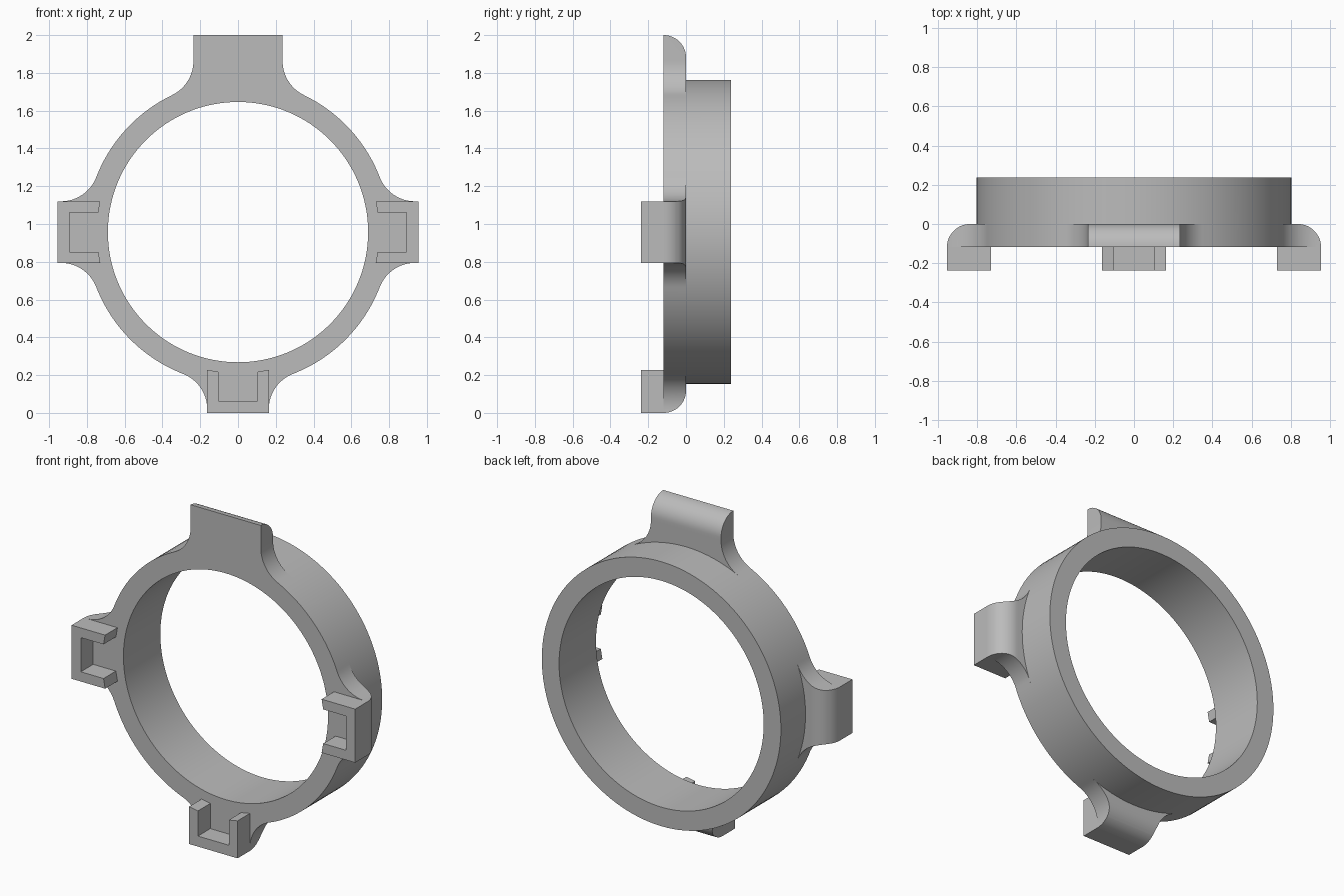
import bpy, bmesh
from math import sin, cos, pi, sqrt, atan2, hypot

cube = bpy.data.objects.get("Cube")
if cube:
    bpy.data.objects.remove(cube)

CZ = 0.957                     # ring centre height, also reach of the side tabs
R_OUT, R_IN = 0.805, 0.689
BACK, PLATE, HOOK = 0.237, -0.118, -0.237
FILLET = 0.2
SEG = 128

grey = bpy.data.materials.new("plain grey")
grey.use_nodes = True
colour = (0.5, 0.5, 0.5, 1)
grey.diffuse_color = colour
grey.node_tree.nodes["Principled BSDF"].inputs["Base Color"].default_value = colour


def make_object(name, bm):
    bmesh.ops.recalc_face_normals(bm, faces=bm.faces)
    mesh = bpy.data.meshes.new(name)
    bm.to_mesh(mesh)
    bm.free()
    obj = bpy.data.objects.new(name, mesh)
    bpy.context.collection.objects.link(obj)
    mesh.materials.append(grey)
    return obj


def prism(name, points, y0, y1):
    """Extrude an outline, given around the ring centre, along y."""
    bm = bmesh.new()
    face = bm.faces.new([bm.verts.new((x, y0, z + CZ)) for x, z in points])
    new = bmesh.ops.extrude_face_region(bm, geom=[face])["geom"]
    bmesh.ops.translate(bm, vec=(0, y1 - y0, 0),
                        verts=[v for v in new if isinstance(v, bmesh.types.BMVert)])
    return make_object(name, bm)


def turn(points, a):
    """Place (sideways, outward) points so that outward faces angle a."""
    return [(d * cos(a) - u * sin(a), d * sin(a) + u * cos(a)) for u, d in points]


def circle(r):
    return [(r * cos(2 * pi * i / SEG), r * sin(2 * pi * i / SEG)) for i in range(SEG)]


def combine(target, tool, operation):
    mod = target.modifiers.new(operation, 'BOOLEAN')
    mod.operation, mod.solver, mod.object = operation, 'EXACT', tool
    bpy.context.view_layer.update()
    graph = bpy.context.evaluated_depsgraph_get()
    mesh = bpy.data.meshes.new_from_object(target.evaluated_get(graph))
    target.modifiers.clear()
    target.data = mesh
    bpy.data.objects.remove(tool)


def tab_half(w, reach):
    """One side of a tab: fillet off the ring, then straight to the end."""
    cu = w + FILLET
    cd = sqrt((R_OUT + FILLET) ** 2 - cu ** 2)
    start = atan2(-cd, -cu) + 2 * pi
    pts = []
    for i in range(17):
        t = start + (pi - start) * i / 16
        pts.append((cu + FILLET * cos(t), cd + FILLET * sin(t)))
    return pts + [(w, reach)]


# Plate outline: four filleted tabs joined by arcs of the ring
TAB_W, TOP_W = 0.163, 0.236
tabs = [(0, TAB_W, 1.0), (pi / 2, TOP_W, 1.1), (pi, TAB_W, 1.0), (3 * pi / 2, TAB_W, 1.0)]
outline = []
for k, (a, w, reach) in enumerate(tabs):
    half = tab_half(w, reach)
    outline += turn([(-u, d) for u, d in half] + half[::-1], a)
    nw = tabs[(k + 1) % 4][1]
    begin = a + atan2(half[0][0], half[0][1])
    n = tab_half(nw, 1)[0]
    end = a + pi / 2 - atan2(n[0], n[1])
    for i in range(2 * SEG):
        t = 2 * pi * i / SEG
        if begin + 0.005 < t < end - 0.005:
            outline.append((R_OUT * cos(t), R_OUT * sin(t)))
body = prism("ring_body", outline, PLATE, 0)

# Trim the tab ends with a block rounded along its back edges
bm = bmesh.new()
bmesh.ops.create_cube(bm, size=1)
for v in bm.verts:
    v.co = (v.co.x * 2 * 0.955, v.co.y * 0.5 - 0.25, v.co.z * 2 + 1)
edges = [e for e in bm.edges if all(v.co.y > -0.01 for v in e.verts)]
bmesh.ops.bevel(bm, geom=edges, offset=-PLATE, segments=12, profile=0.5, affect='EDGES')
combine(body, make_object("rounded_trim", bm), 'INTERSECT')

# Rear collar and bore
combine(body, prism("collar", circle(R_OUT), 0, BACK), 'UNION')
combine(body, prism("bore", circle(R_IN), -1, 1), 'DIFFERENCE')

# U-shaped hooks on three tabs, open toward the ring centre
R_HOOK, SLOT_W, SLOT_D = 0.747, 0.104, 0.893
parts = [body]
for name, a, reach in (("left", 0, 0.955), ("right", pi, 0.955), ("bottom", -pi / 2, CZ)):
    side = [(TAB_W, reach), (TAB_W, sqrt(R_HOOK ** 2 - TAB_W ** 2)),
            (SLOT_W, sqrt(R_HOOK ** 2 - SLOT_W ** 2)), (SLOT_W, SLOT_D)]
    u_shape = side + [(-u, d) for u, d in side[::-1]]
    parts.append(prism(name + "_hook", turn(u_shape, a), HOOK, PLATE))

# Smooth curves, crisp edges
bpy.ops.object.select_all(action='DESELECT')
for obj in parts:
    obj.select_set(True)
bpy.context.view_layer.objects.active = body
bpy.ops.object.shade_smooth_by_angle(angle=0.5)
